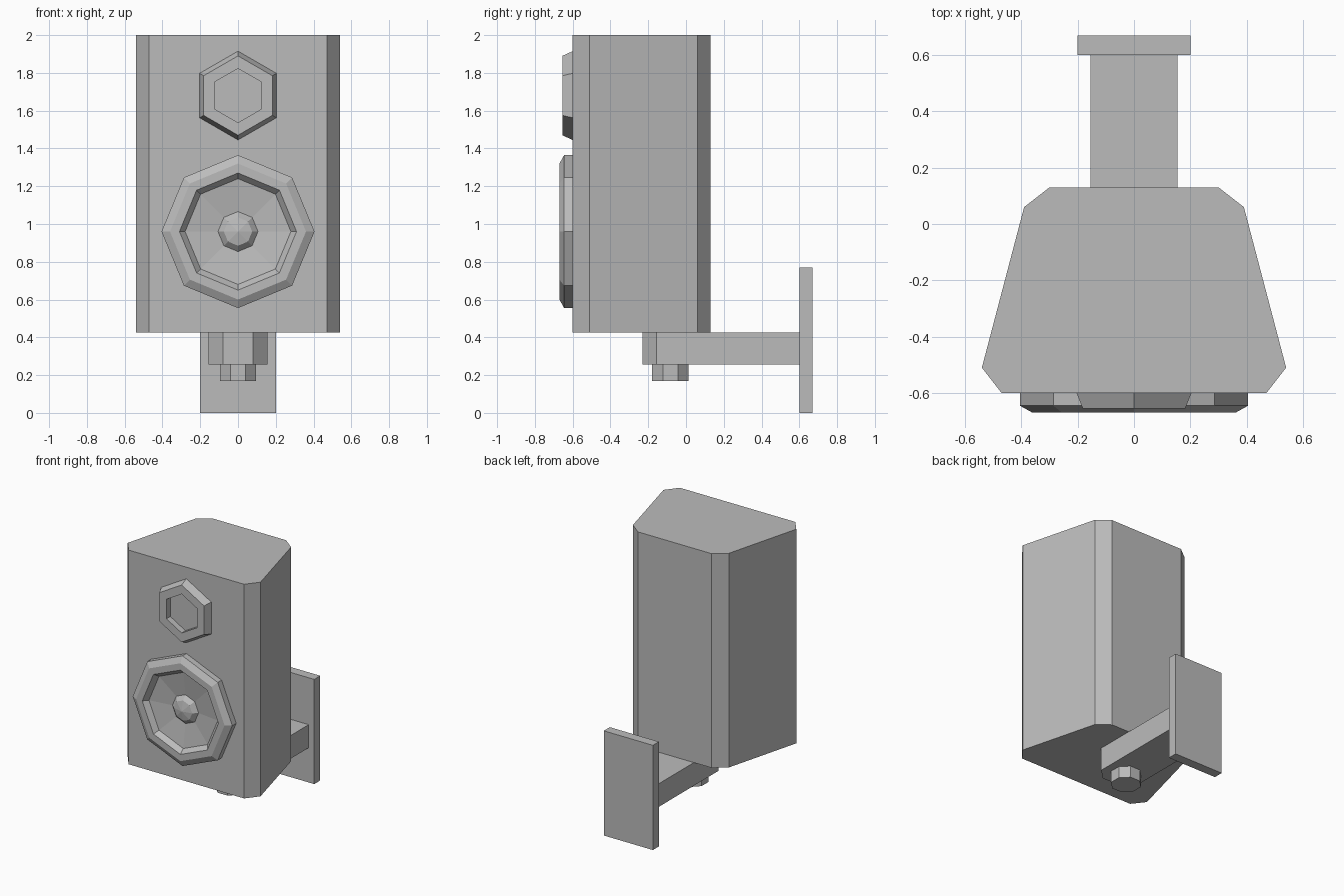
import bpy, bmesh
from math import cos, sin, pi
from mathutils import Matrix

cube = bpy.data.objects.get("Cube")
if cube:
    bpy.data.objects.remove(cube, do_unlink=True)

grey = bpy.data.materials.new("plain grey")
grey.use_nodes = True
grey.diffuse_color = (0.5, 0.5, 0.5, 1)
bsdf = next(n for n in grey.node_tree.nodes if n.type == 'BSDF_PRINCIPLED')
bsdf.inputs["Base Color"].default_value = (0.5, 0.5, 0.5, 1)


def finish(name, bm):
    bmesh.ops.remove_doubles(bm, verts=bm.verts, dist=1e-5)
    bmesh.ops.recalc_face_normals(bm, faces=bm.faces)
    mesh = bpy.data.meshes.new(name)
    bm.to_mesh(mesh)
    bm.free()
    mesh.materials.append(grey)
    obj = bpy.data.objects.new(name, mesh)
    bpy.context.collection.objects.link(obj)
    return obj


def prism(name, outline, z0, z1):
    """Extrude a plan outline upward."""
    bm = bmesh.new()
    face = bm.faces.new([bm.verts.new((x, y, z0)) for x, y in outline])
    top = bmesh.ops.extrude_face_region(bm, geom=[face])["geom"]
    verts = [v for v in top if isinstance(v, bmesh.types.BMVert)]
    bmesh.ops.translate(bm, verts=verts, vec=(0, 0, z1 - z0))
    return finish(name, bm)


def mirrored(half):
    """Complete a right half outline across x = 0."""
    return half + [(-x, y) for x, y in reversed(half)]


def driver(name, sides, z, profile):
    """Turn a (radius, y) profile around a front-to-back axis."""
    bm = bmesh.new()
    rings = []
    for r, y in profile:
        angles = [pi / 2 + 2 * pi * i / sides for i in range(sides)]
        rings.append([bm.verts.new((r * cos(a), y, z + r * sin(a))) for a in angles]
                     if r else [bm.verts.new((0, y, z))])
    for a, b in zip(rings, rings[1:]):
        for i in range(sides):
            j = (i + 1) % sides
            if len(b) == 1:
                bm.faces.new((a[i], a[j], b[0]))
            else:
                bm.faces.new((a[i], a[j], b[j], b[i]))
    bm.faces.new(rings[0])
    return finish(name, bm)


# Tapered cabinet with chamfered upright corners
prism("cabinet", mirrored([(0.47, -0.6), (0.54, -0.51), (0.39, 0.06), (0.30, 0.13)]),
      0.425, 2.0)

# Tweeter: bevelled hexagonal rim with a straight recess
driver("tweeter", 6, 1.68,
       [(0.236, -0.598), (0.21, -0.655), (0.143, -0.655), (0.143, -0.61), (0, -0.61)])

# Woofer: chamfered rim, shallow cone and dust cap
driver("woofer", 8, 0.96,
       [(0.405, -0.598), (0.405, -0.645), (0.36, -0.67), (0.31, -0.67),
        (0.28, -0.635), (0.106, -0.61), (0.075, -0.64), (0, -0.655)])

# Wall bracket: arm with a clipped front end, and wall plate
prism("bracket_arm", mirrored([(0.08, -0.23), (0.155, -0.155), (0.155, 0.6)]), 0.255, 0.425)
prism("wall_plate", mirrored([(0.2, 0.6), (0.2, 0.67)]), 0, 0.77)

# Octagonal clamping knob under the arm
bm = bmesh.new()
bmesh.ops.create_cone(bm, cap_ends=True, segments=8, radius1=0.104, radius2=0.104, depth=0.085,
                      matrix=Matrix.Translation((0, -0.083, 0.2125)) @ Matrix.Rotation(pi / 8, 4, 'Z'))
finish("clamp_knob", bm)
